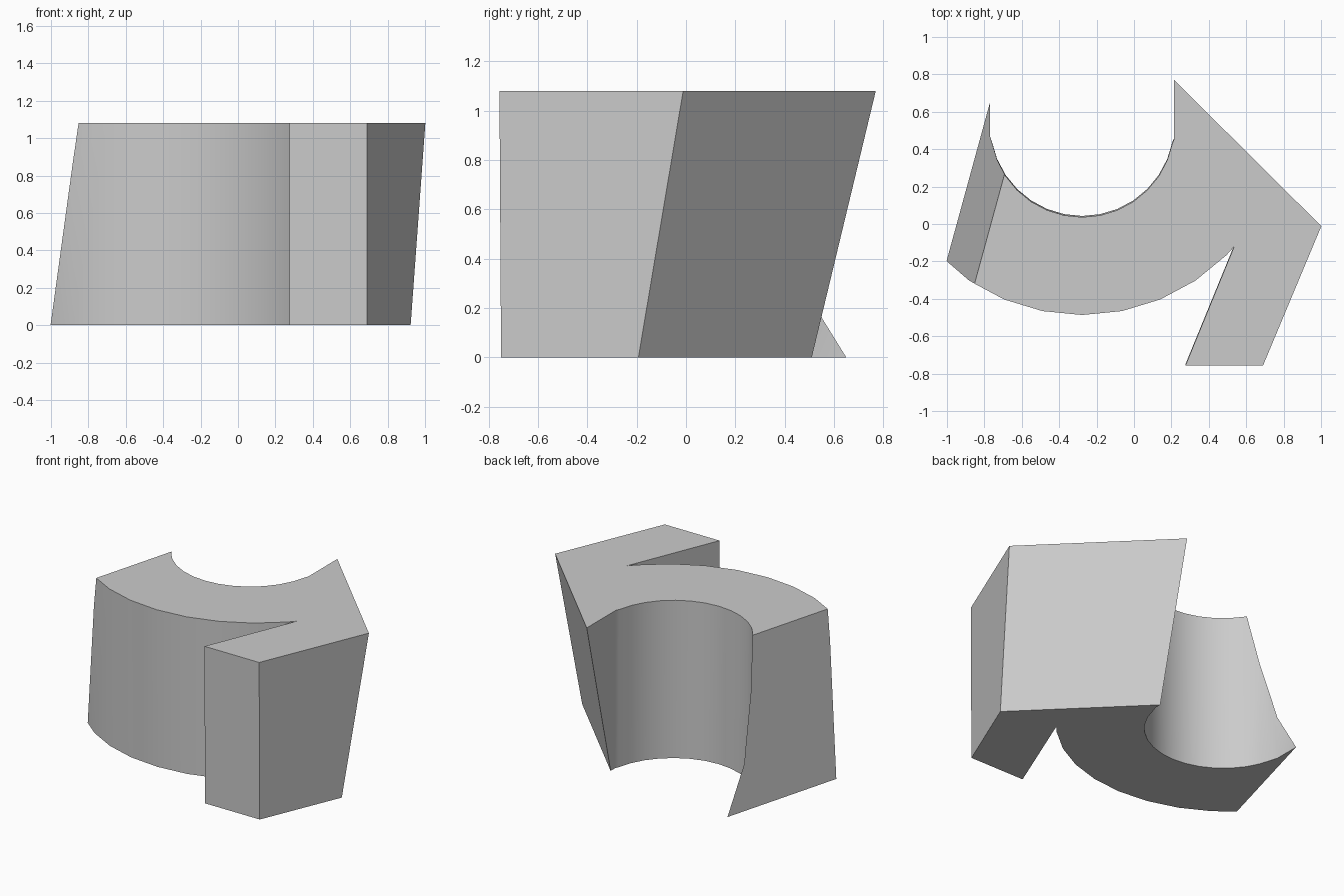
import bpy, bmesh, math
from mathutils import Vector

cube = bpy.data.objects.get("Cube")
if cube:
    bpy.data.objects.remove(cube, do_unlink=True)

HEIGHT = 1.08
LEAN = 0.006      # slight forward lean per unit of height
STEP = math.radians(11.25)


def arc(cx, cy, r, first, last):
    """Points along the underside of a circle, counted in steps from its lowest point."""
    way = 1 if last > first else -1
    return [(cx + r * math.sin(i * STEP), cy - r * math.cos(i * STEP))
            for i in range(first, last + way, way)]


# Flat profile: hollow inner arc, pointed end, leg, outer arc, overlong left end
profile = arc(-0.277, 0.535, 0.492, -7, 7)
profile += [(0.215, 0.46), (0.215, 1.1), (1.1, 0.23)]
profile += [(0.69, -0.75), (0.275, -0.75), (0.535, -0.115)]
profile += arc(-0.277, 0.61, 1.09, 4, -4)
profile += [(-1.3, -0.1), (-1.3, 0.9), (-0.77, 0.9), (-0.77, 0.47)]

# Extrude the profile upward
bm = bmesh.new()
base = bm.faces.new([bm.verts.new((x, y, 0)) for x, y in profile])
top = bmesh.ops.extrude_face_region(bm, geom=[base], use_keep_orig=True)
for v in top["geom"]:
    if isinstance(v, bmesh.types.BMVert):
        v.co += Vector((0, -LEAN * HEIGHT, HEIGHT))
bmesh.ops.recalc_face_normals(bm, faces=bm.faces)


def slice_end(a, b, c, outside):
    """Cut off the side of the plane a-b-c that holds the point outside and cap it."""
    a, b, c = Vector(a), Vector(b), Vector(c)
    normal = (b - a).cross(c - a).normalized()
    if normal.dot(Vector(outside) - a) < 0:
        normal.negate()
    cut = bmesh.ops.bisect_plane(bm, geom=bm.verts[:] + bm.edges[:] + bm.faces[:],
                                 plane_co=a, plane_no=normal, clear_outer=True)
    rim = [e for e in cut["geom_cut"] if isinstance(e, bmesh.types.BMEdge)]
    bmesh.ops.contextual_create(bm, geom=rim)


# Slanted end faces
slice_end((-1, -0.19, 0), (-0.77, 0.65, 0), (-0.85, -0.31, HEIGHT), (-2, 0, 0.5))
slice_end((0.92, -0.19, 0), (0.215, 0.51, 0), (1, -0.01, HEIGHT), (2, 2, 0.5))
bmesh.ops.recalc_face_normals(bm, faces=bm.faces)

mesh = bpy.data.meshes.new("curved_block")
bm.to_mesh(mesh)
bm.free()
block = bpy.data.objects.new("curved_block", mesh)
bpy.context.collection.objects.link(block)

# Plain grey
grey = bpy.data.materials.new("light_grey")
grey.use_nodes = True
grey.diffuse_color = (0.6, 0.6, 0.6, 1)
grey.node_tree.nodes["Principled BSDF"].inputs["Base Color"].default_value = (0.6, 0.6, 0.6, 1)
mesh.materials.append(grey)

# Smooth arcs, sharp corners
bpy.ops.object.select_all(action="DESELECT")
block.select_set(True)
bpy.context.view_layer.objects.active = block
bpy.ops.object.shade_smooth_by_angle(angle=math.radians(25))
